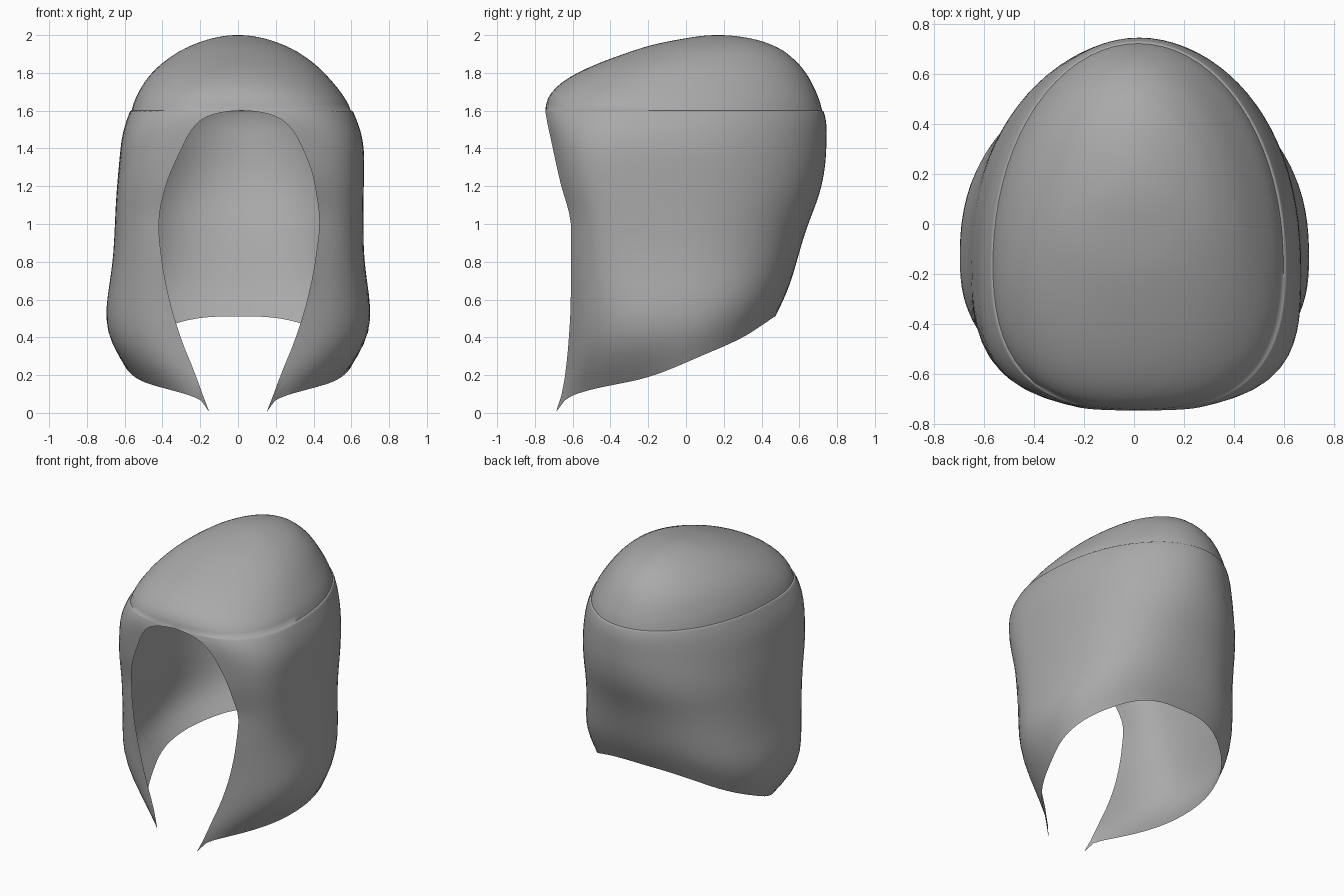
import bpy, bmesh, math

if "Cube" in bpy.data.objects:
    bpy.data.objects.remove(bpy.data.objects["Cube"])

# Profiles against height z (z, value)
WIDTH = [(0, .22), (.05, .28), (.1, .40), (.2, .56), (.3, .645), (.43, .71), (.6, .70), (.72, .675), (.9, .66),
         (1.1, .656), (1.4, .645), (1.6, .59), (1.8, .46), (1.9, .335), (1.96, .21), (2, 0)]
BACK = [(0, .02), (.2, .2), (.3, .3), (.4, .39), (.5, .465), (.6, .525), (.8, .588), (.9, .615), (1, .648),
        (1.1, .69), (1.2, .722), (1.35, .745), (1.5, .75), (1.7, .695), (1.85, .6), (1.95, .45), (2, .17)]
FRONT = [(0, -.69), (.05, -.67), (.2, -.64), (.4, -.62), (.6, -.61), (1, -.61), (1.1, -.63), (1.2, -.66),
         (1.4, -.705), (1.6, -.745), (1.65, -.75), (1.7, -.715), (1.75, -.665), (1.8, -.58), (1.9, -.33),
         (1.95, -.17), (1.98, -.02), (2, .17)]
CENTRE = [(0, -.15), (1.4, -.15), (1.7, -.12), (1.8, -.06), (1.9, .03), (1.96, .1), (2, .17)]
OPENING = [(0, .15), (.05, .17), (.2, .225), (.4, .305), (.6, .365), (.8, .405), (1, .425), (1.2, .395),
           (1.4, .32), (1.5, .265), (1.55, .215), (1.58, .15), (1.6, 0)]
SHIFT = [(0, 0), (.8, .003), (1.1, .008), (1.4, .022), (1.6, .018), (1.8, 0), (2, 0)]
# Squareness of the front and back halves of each section
FRONT_POW = [(0, 2.3), (.5, 2.4), (.8, 3), (1, 3.5), (1.2, 3.9), (1.4, 3.7), (1.5, 3.35), (1.6, 2.85),
             (1.7, 2.4), (1.8, 2.15), (2, 2)]
BACK_POW = [(0, 2.7), (.6, 2.65), (.8, 2.5), (1.1, 2.25), (1.5, 2), (2, 2)]
HEM = [(-.69, 0), (-.66, .05), (-.58, .1), (-.2, .19), (.1, .31), (.3, .40), (.47, .51)]
TOP, APEX = 2.0, 1.6


def sample(table, x, warp=lambda a: a):
    """Smooth interpolation of a table."""
    p = [(warp(a), b) for a, b in table]
    x = warp(min(max(x, table[0][0]), table[-1][0]))
    n = len(p)

    def slope(i):
        if i in (0, n - 1):
            j = min(i, n - 2)
            return (p[j + 1][1] - p[j][1]) / (p[j + 1][0] - p[j][0])
        a = (p[i][1] - p[i - 1][1]) / (p[i][0] - p[i - 1][0])
        b = (p[i + 1][1] - p[i][1]) / (p[i + 1][0] - p[i][0])
        return 0 if a * b <= 0 else 2 * a * b / (a + b)
    for i in range(n - 1):
        if x <= p[i + 1][0] + 1e-12:
            break
    h = p[i + 1][0] - p[i][0]
    t = (x - p[i][0]) / h
    return ((2 * t**3 - 3 * t * t + 1) * p[i][1] + (t**3 - 2 * t * t + t) * h * slope(i)
            + (3 * t * t - 2 * t**3) * p[i + 1][1] + (t**3 - t * t) * h * slope(i + 1))


def crown(z):
    return -math.sqrt(max(TOP - z, 0))


def rim(z):
    return -math.sqrt(max(APEX - z, 0))


def point(z, s):
    """Point on the horizontal section at z; s runs -1..1 from rim to rim round the back."""
    w, yb, yf, yc = (sample(t, z, crown) for t in (WIDTH, BACK, FRONT, CENTRE))
    pf, pb, dx = (sample(t, z) for t in (FRONT_POW, BACK_POW, SHIFT))
    a = min(sample(OPENING, z, rim) / w, .9) if z < APEX - 1e-6 else 0
    b = (1 - a**pf) ** (1 / pf)
    phi = s * (math.pi - math.atan2(a, b))
    sn, cs = math.sin(phi), math.cos(phi)
    power = pb if cs >= 0 else pf
    r = (abs(sn)**power + abs(cs)**power) ** (-1 / power)
    depth = yb - yc if cs >= 0 else (yc - yf) / b
    return dx + w * sn * r, yc + depth * cs * r, z


# Hood shell: open sheet with face opening and slanted hem
COLS, LOW, HIGH = 72, 36, 24
bm = bmesh.new()
rows = [[] for _ in range(LOW + HIGH + 1)]
for c in range(COLS + 1):
    s = -1 + 2 * c / COLS
    zb = .3
    for _ in range(25):
        zb = .5 * zb + .5 * sample(HEM, point(zb, s)[1])
    d0, q0 = math.sqrt(APEX - zb), math.sqrt(TOP - APEX)
    for r in range(LOW + HIGH + 1):
        if r <= LOW:
            z = APEX - (d0 * (1 - r / LOW))**2
        else:
            z = TOP - (q0 * (1 - (r - LOW) / HIGH))**2
        rows[r].append(bm.verts.new(point(z, s)))
for lo, hi in zip(rows, rows[1:]):
    for c in range(COLS):
        bm.faces.new((lo[c + 1], lo[c], hi[c], hi[c + 1]))
bmesh.ops.remove_doubles(bm, verts=bm.verts, dist=.0005)

# Soften the surface, keeping the rim and hem in place
inner = [v for v in bm.verts if not v.is_boundary and v.co.z < 1.9]
for _ in range(10):
    bmesh.ops.smooth_vert(bm, verts=inner, factor=.4, use_axis_x=True, use_axis_y=True, use_axis_z=False)
bmesh.ops.recalc_face_normals(bm, faces=bm.faces)
top_face = max(bm.faces, key=lambda f: f.calc_center_median().z)
if top_face.normal.z < 0:
    bmesh.ops.reverse_faces(bm, faces=bm.faces)

mesh = bpy.data.meshes.new("hood_shell")
bm.to_mesh(mesh)
bm.free()
hood = bpy.data.objects.new("hood_shell", mesh)
bpy.context.collection.objects.link(hood)
grey = bpy.data.materials.new("plain grey")
grey.diffuse_color = (.4, .4, .4, 1)
grey.use_nodes = True
grey.node_tree.nodes["Principled BSDF"].inputs["Base Color"].default_value = grey.diffuse_color
mesh.materials.append(grey)
bpy.context.view_layer.objects.active = hood
hood.select_set(True)
bpy.ops.object.shade_smooth_by_angle(angle=math.radians(60))
